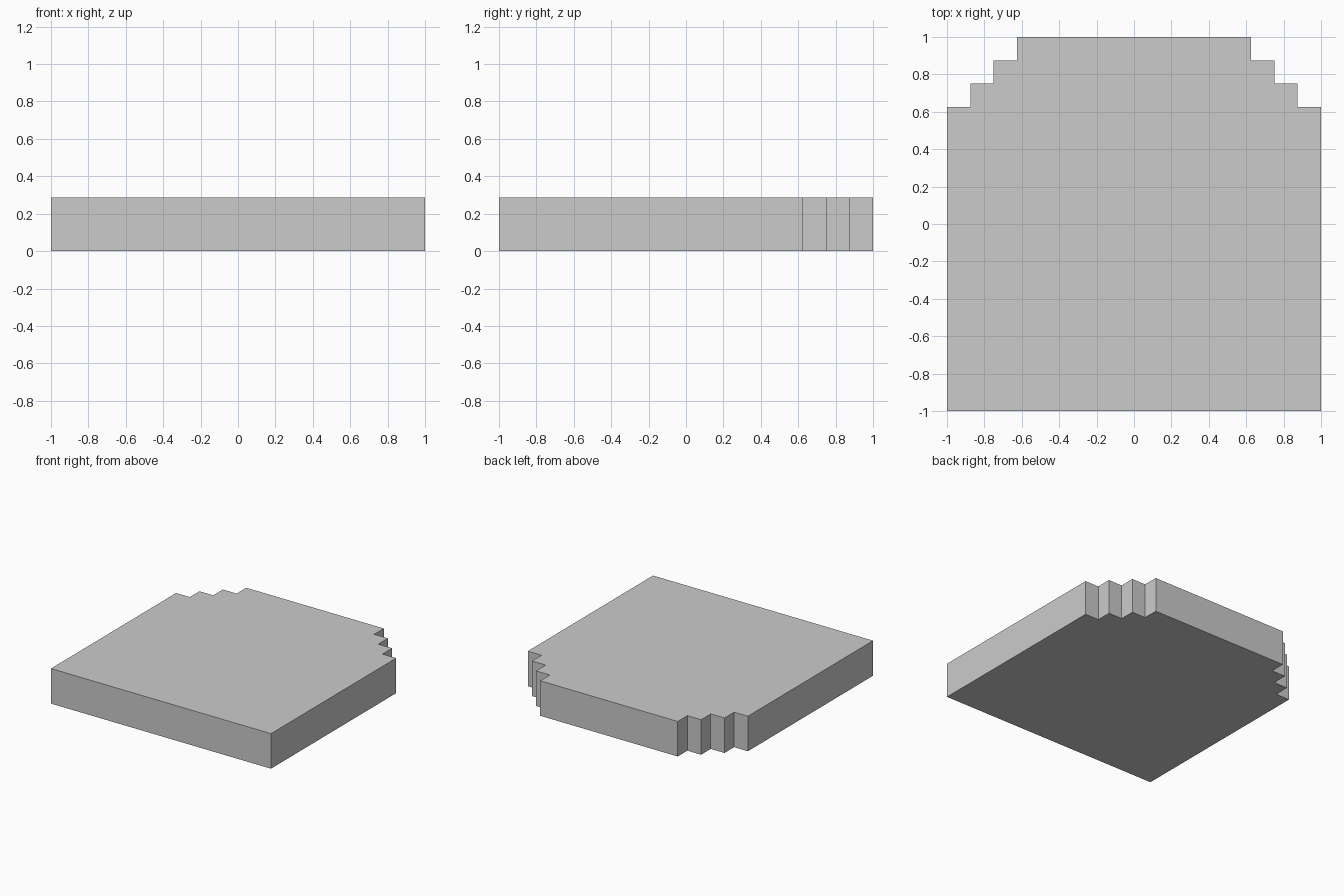
import bpy
import bmesh

if "Cube" in bpy.data.objects:
    bpy.data.objects.remove(bpy.data.objects["Cube"])

HEIGHT = 0.288
STEP = 0.125
STEPS = 3

# Right half of the outline: straight side, then the stepped back corner
right = [(1.0, -1.0), (1.0, 1.0 - STEPS * STEP)]
for i in range(STEPS):
    x = 1.0 - (i + 1) * STEP
    y = 1.0 - (STEPS - i) * STEP
    right += [(x, y), (x, y + STEP)]

# Mirror for the left half
outline = right + [(-x, y) for x, y in reversed(right)]

# Extrude the outline into a solid slab
bm = bmesh.new()
base = bm.faces.new([bm.verts.new((x, y, 0)) for x, y in outline])
top = bmesh.ops.extrude_face_region(bm, geom=[base], use_keep_orig=True)
bmesh.ops.translate(bm, vec=(0, 0, HEIGHT),
                    verts=[v for v in top["geom"] if isinstance(v, bmesh.types.BMVert)])
bmesh.ops.recalc_face_normals(bm, faces=bm.faces)

mesh = bpy.data.meshes.new("stepped_slab")
bm.to_mesh(mesh)
bm.free()
slab = bpy.data.objects.new("stepped_slab", mesh)
bpy.context.collection.objects.link(slab)
